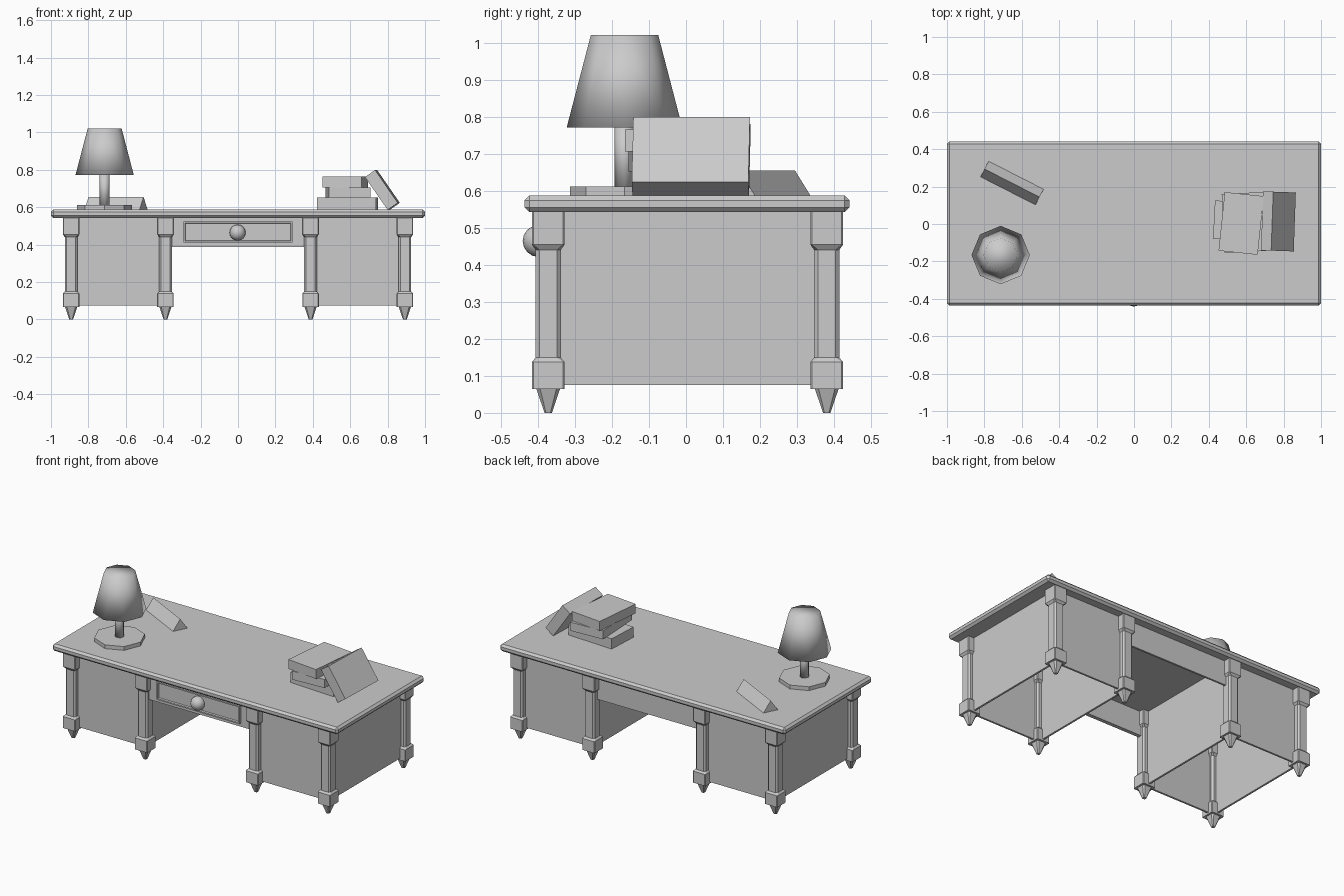
import bpy, bmesh
from math import radians, atan2
from mathutils import Matrix

if "Cube" in bpy.data.objects:
    bpy.data.objects.remove(bpy.data.objects["Cube"])


def finish(name, bm, bevel=0.0):
    bmesh.ops.recalc_face_normals(bm, faces=bm.faces)
    me = bpy.data.meshes.new(name)
    bm.to_mesh(me)
    bm.free()
    ob = bpy.data.objects.new(name, me)
    bpy.context.collection.objects.link(ob)
    if bevel:
        m = ob.modifiers.new("Bevel", 'BEVEL')
        m.width, m.segments = bevel, 1
    return ob


def box(name, center, size, rot=(0, 0, 0), bevel=0.0):
    bm = bmesh.new()
    bmesh.ops.create_cube(bm, size=1)
    bmesh.ops.scale(bm, vec=size, verts=bm.verts)
    ob = finish(name, bm, bevel)
    ob.location = center
    ob.rotation_euler = [radians(a) for a in rot]
    return ob


def span(name, x, y, z, bevel=0.0):
    """Box given by its min/max along each axis."""
    ax = (x, y, z)
    return box(name, [(a + b) / 2 for a, b in ax], [b - a for a, b in ax], bevel=bevel)


def frustum(name, x, y, z0, z1, r0, r1, sides=8, smooth=False):
    bm = bmesh.new()
    bmesh.ops.create_cone(bm, cap_ends=True, segments=sides, radius1=r0, radius2=r1,
                          depth=z1 - z0, matrix=Matrix.Translation((x, y, (z0 + z1) / 2)))
    for f in bm.faces:
        f.smooth = smooth
    return finish(name, bm)


# Leg: stacked chamfered-square rings (height, half width, corner chamfer)
LEG = [(0, .010, .004), (.065, .032, .010), (.065, .044, .004), (.138, .044, .004),
       (.149, .034, .010), (.44, .034, .010), (.454, .044, .004), (.545, .044, .004)]


def leg(name, x, y):
    bm = bmesh.new()
    rings = []
    for z, h, c in LEG:
        k = h - c
        pts = [(h, -k), (h, k), (k, h), (-k, h), (-h, k), (-h, -k), (-k, -h), (k, -h)]
        rings.append([bm.verts.new((x + a, y + b, z)) for a, b in pts])
    for lo, hi in zip(rings, rings[1:]):
        for i in range(8):
            j = (i + 1) % 8
            bm.faces.new((lo[i], lo[j], hi[j], hi[i]))
    bm.faces.new(rings[0][::-1])
    bm.faces.new(rings[-1])
    return finish(name, bm)


# Desk top
span("desk_top", (-1, 1), (-.436, .441), (.542, .587), bevel=.013)

# Legs and pedestals open at the bottom
YF, YB, XO, XI, T = -.372, .38, .892, .388, .012
for side, s in (("left", -1), ("right", 1)):
    for xn, x in (("outer", XO), ("inner", XI)):
        for yn, y in (("front", YF), ("back", YB)):
            leg(f"{side}_{xn}_{yn}_leg", s * x, y)
        a, b = sorted((s * (x - T / 2), s * (x + T / 2)))
        span(f"{side}_{xn}_panel", (a, b), (YF, YB), (.075, .545))
    a, b = sorted((s * XI, s * XO))
    span(f"{side}_front_panel", (a, b), (YF, YF + T), (.075, .545))
    span(f"{side}_back_panel", (a, b), (YB - T, YB), (.075, .545))

# Aprons bridging the pedestals
span("front_apron", (-XI, XI), (YF - .012, YF + T), (.388, .545))
span("back_apron", (-XI, XI), (YB - T, YB), (.388, .545))

# Drawer front with a recessed field
bm = bmesh.new()
bmesh.ops.create_cube(bm, size=1)
bmesh.ops.scale(bm, vec=(.582, .03, .114), verts=bm.verts)
bmesh.ops.translate(bm, vec=(0, YF - .012, .467), verts=bm.verts)
bm.faces.ensure_lookup_table()
face = min(bm.faces, key=lambda f: f.calc_center_median().y)
bmesh.ops.inset_region(bm, faces=[face], thickness=.012)
bmesh.ops.inset_region(bm, faces=[face], thickness=.004, depth=-.01)
finish("drawer_front", bm)

# Drawer knob
bm = bmesh.new()
bmesh.ops.create_uvsphere(bm, u_segments=16, v_segments=8, radius=.043,
                          matrix=Matrix.Translation((-.002, -.398, .464)))
for f in bm.faces:
    f.smooth = True
finish("drawer_knob", bm)

# Table lamp
LX, LY = -.713, -.166
frustum("lamp_base", LX, LY, .586, .611, .147, .147)
frustum("lamp_pole", LX, LY, .61, .78, .027, .027, smooth=True)
frustum("lamp_shade", LX, LY, .771, 1.02, .156, .091, smooth=True)

# Name plate: triangular prism
bm = bmesh.new()
ends = [[bm.verts.new((x, y, z)) for y, z in ((-.047, 0), (.047, 0), (0, .068))]
        for x in (-.165, .165)]
for i in range(3):
    j = (i + 1) % 3
    bm.faces.new((ends[0][i], ends[0][j], ends[1][j], ends[1][i]))
for e in ends:
    bm.faces.new(e)
plate = finish("desk_plate", bm)
plate.location = (-.652, .219, .587)
plate.rotation_euler.z = atan2(-.15, .294)

# Stack of books plus one leaning against it
box("bottom_book", (.585, .015, .6195), (.315, .205, .065), (0, 0, -3))
box("middle_book", (.588, .008, .679), (.222, .315, .054), (0, 0, 3))
box("top_book", (.573, .003, .7355), (.21, .315, .059), (0, 0, -6))
box("leaning_book", (.772, .014, .692), (.066, .315, .213), (0, -34.6, -2))
